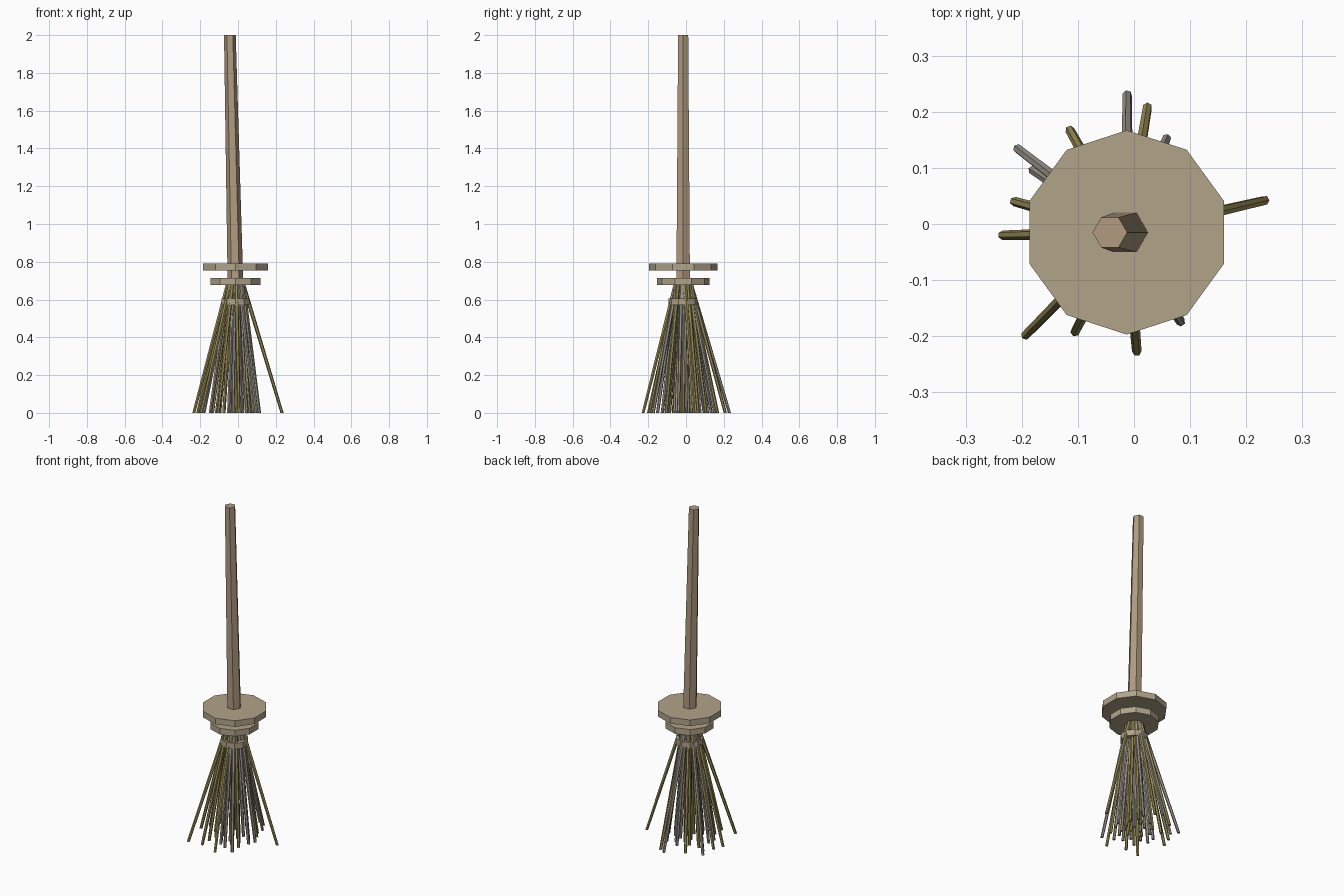
import bpy, bmesh, math, random
from mathutils import Vector

if "Cube" in bpy.data.objects:
    bpy.data.objects.remove(bpy.data.objects["Cube"])

random.seed(7)
CX, CY = -0.013, -0.015


def material(name, rgb):
    m = bpy.data.materials.new(name)
    m.diffuse_color = (*rgb, 1)
    m.use_nodes = True
    m.node_tree.nodes["Principled BSDF"].inputs["Base Color"].default_value = m.diffuse_color
    return m


wood = material("handle_wood", (0.44, 0.33, 0.22))
binding = material("binding", (0.44, 0.37, 0.25))
straw = material("straw", (0.34, 0.28, 0.10))
dry_twig = material("dry_twig", (0.33, 0.30, 0.26))


def rod(name, p0, p1, r0, r1, sides, mat, turn=0.0):
    """Flat-sided rod with level ends, from p0 (bottom) to p1 (top)."""
    bm = bmesh.new()
    rings = []
    for p, r in ((p0, r0), (p1, r1)):
        ring = []
        for i in range(sides):
            a = turn + 2 * math.pi * i / sides
            ring.append(bm.verts.new(Vector(p) + Vector((r * math.cos(a), r * math.sin(a), 0))))
        rings.append(ring)
    lo, hi = rings
    bm.faces.new(lo[::-1])
    bm.faces.new(hi)
    for i in range(sides):
        j = (i + 1) % sides
        bm.faces.new((lo[i], lo[j], hi[j], hi[i]))
    me = bpy.data.meshes.new(name)
    bm.to_mesh(me)
    bm.free()
    me.materials.append(mat)
    ob = bpy.data.objects.new(name, me)
    bpy.context.collection.objects.link(ob)
    return ob


# Leaning, tapered six-sided handle
rod("handle", (-0.012, CY, 0.62), (-0.043, CY, 2.0), 0.042, 0.031, 6, wood)

# Three ten-sided binding discs
for name, r, z0, z1 in (("upper_disc", 0.182, 0.755, 0.792),
                        ("middle_disc", 0.139, 0.677, 0.714),
                        ("lower_ring", 0.077, 0.570, 0.606)):
    rod(name, (CX, CY, z0), (CX, CY, z1), r, r, 10, binding, math.pi / 2)

# Bristle tips: the outer ones that show past the discs, then a spread inside
grey_tips = [(-0.207, 0.134), (-0.012, 0.230), (0.058, 0.152), (0.083, -0.174), (-0.180, 0.096)]
straw_tips = [(-0.114, 0.167), (0.024, 0.208), (0.233, 0.042), (0.005, -0.227), (-0.105, -0.192),
              (-0.193, -0.198), (-0.234, -0.020), (-0.213, 0.040)]
tips = [(t, dry_twig) for t in grey_tips] + [(t, straw) for t in straw_tips]
for i in range(26):
    a = i * 2.39996
    r = 0.155 * math.sqrt((i + 0.5) / 26) * random.uniform(0.9, 1.05)
    tips.append(((CX + r * math.cos(a), CY + r * math.sin(a)), (straw, dry_twig)[i % 2]))

# Bristles fanning out from under the middle disc
for i, ((x, y), mat) in enumerate(tips):
    d = Vector((x - CX, y - CY, 0))
    top = Vector((CX, CY, 0.685)) + d.normalized() * min(0.04, 0.3 * d.length)
    rod(f"bristle_{i + 1}", (x, y, 0), top, 0.0085, 0.0115, 6, mat, random.uniform(0, 1))
